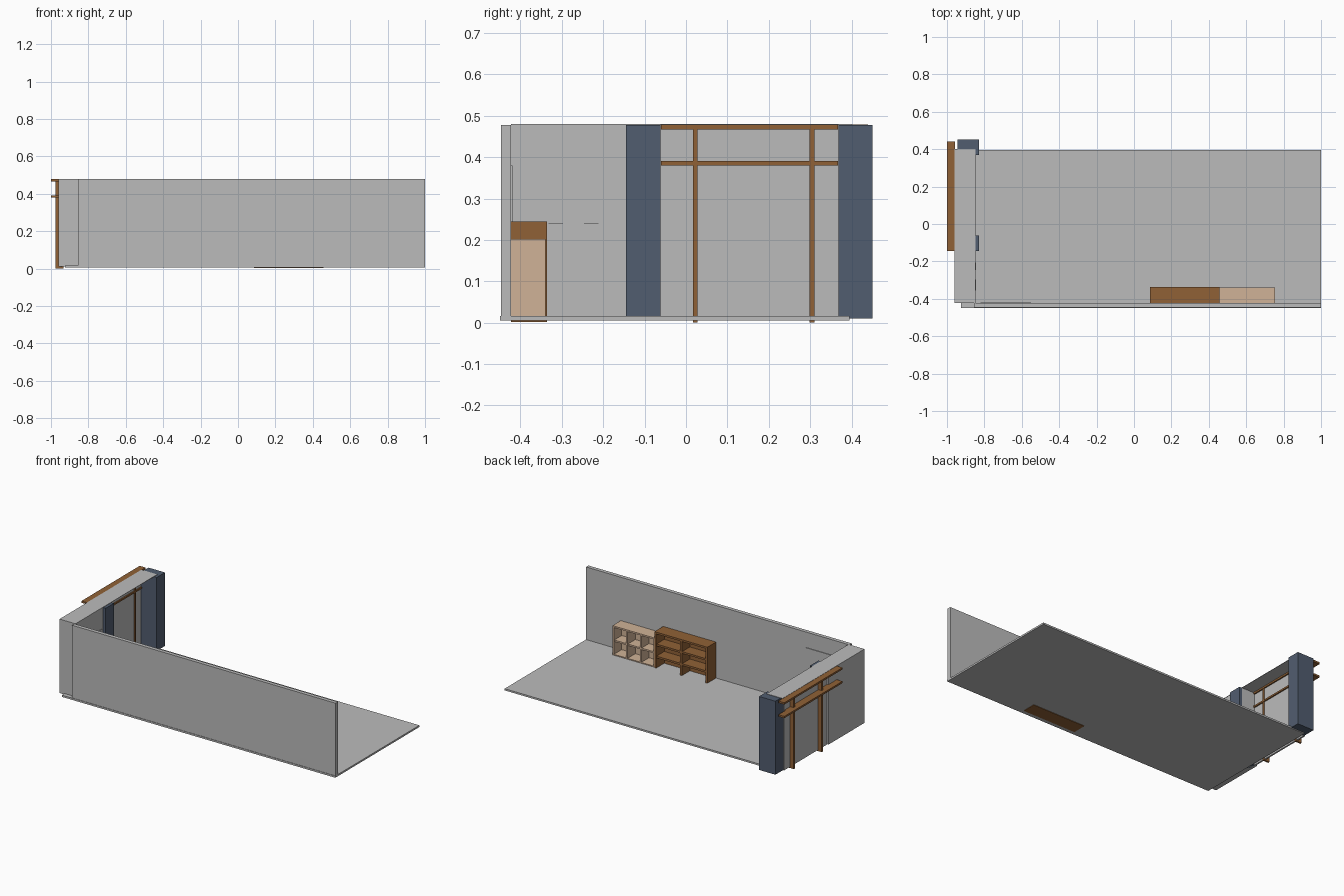
import bpy, bmesh
from mathutils import Matrix, Vector

if "Cube" in bpy.data.objects:
    bpy.data.objects.remove(bpy.data.objects["Cube"])


def material(name, r, g, b):
    m = bpy.data.materials.new(name)
    m.use_nodes = True
    m.diffuse_color = (r, g, b, 1)
    m.node_tree.nodes["Principled BSDF"].inputs["Base Color"].default_value = (r, g, b, 1)
    return m


GREY = material("grey plaster", 0.5, 0.5, 0.5)
BROWN = material("brown wood", 0.28, 0.12, 0.037)
TAN = material("pale wood", 0.63, 0.45, 0.31)
BLUE = material("slate blue", 0.083, 0.11, 0.16)


def boxes(name, mat, *spans):
    """One object made of boxes, each given as (x0, x1), (y0, y1), (z0, z1)."""
    bm = bmesh.new()
    for span in spans:
        lo, hi = (Vector(c) for c in zip(*span))
        size = hi - lo
        bmesh.ops.create_cube(
            bm, size=1,
            matrix=Matrix.Translation((lo + hi) / 2) @ Matrix.Diagonal((*size, 1)))
    mesh = bpy.data.meshes.new(name)
    bm.to_mesh(mesh)
    bm.free()
    mesh.materials.append(mat)
    obj = bpy.data.objects.new(name, mesh)
    bpy.context.collection.objects.link(obj)
    return obj


def bookcase(name, mat, xs, ys, zs, columns, rows, t):
    """Open case facing +y with a back, upright dividers and shelves."""
    parts = [(xs, (ys[0], ys[0] + t / 2), zs)]
    for i in range(columns + 1):
        x = xs[0] + (xs[1] - xs[0] - t) * i / columns
        parts.append(((x, x + t), ys, zs))
    for i in range(rows + 1):
        z = zs[0] + (zs[1] - zs[0] - t) * i / rows
        inset = 0 if i in (0, rows) else 0.003
        parts.append((xs, (ys[0], ys[1] - inset), (z, z + t)))
    return boxes(name, mat, *parts)


# Room shell
boxes("floor", GREY, ((-0.925, 1), (-0.45, 0.395), (0.005, 0.016)))
boxes("front_wall", GREY, ((-0.855, 1), (-0.447, -0.423), (0.007, 0.478)))
boxes("end_wall", GREY, ((-0.96, -0.85), (-0.423, -0.062), (0.01, 0.478)))
boxes("end_wall_cap", GREY, ((-0.96, -0.848), (-0.423, 0.4), (0.4775, 0.48)))
boxes("entrance_panel", GREY, ((-0.95, -0.94), (-0.062, 0.37), (0.008, 0.478)))

# Entrance pillars
for side, y in (("inner", -0.145), ("outer", 0.368)):
    boxes(side + "_pillar", BLUE, ((-0.945, -0.83), (y, y + 0.083), (0.01, 0.4775)))

# Timber frame: outer rails, the rail faces inside, and the posts
for name, z in (("top", 0.467), ("middle", 0.38)):
    boxes(name + "_rail", BROWN,
          ((-1, -0.958), (-0.145, 0.44), (z, z + 0.0115)),
          ((-0.958, -0.932), (-0.06, 0.367), (z, z + 0.0105)))
for name, y in (("near", 0.017), ("far", 0.299)):
    boxes(name + "_post", BROWN, ((-0.975, -0.934), (y, y + 0.011), (0, 0.47)))

# Shelving along the front wall
bookcase("brown_bookcase", BROWN, (0.085, 0.457), (-0.423, -0.336), (0.002, 0.245), 2, 3, 0.012)
bookcase("pale_bookcase", TAN, (0.457, 0.755), (-0.423, -0.34), (0.012, 0.202), 3, 2, 0.01)

# Flat display boards and small tiles on the inside of the end wall
boards, tiles = [], []
for z0, z1 in ((0.2, 0.241), (0.245, 0.29), (0.295, 0.344)):
    for y0, y1 in ((-0.408, -0.292), (-0.289, -0.158)):
        boards.append(((-0.852, -0.847), (y0, y1), (z0, z1)))
for y, z in ((-0.355, 0.25), (-0.24, 0.25), (-0.332, 0.205), (-0.246, 0.205)):
    tiles.append(((-0.849, -0.845), (y, y + 0.035), (z, z + 0.036)))
boxes("display_boards", GREY, *boards)
boxes("display_tiles", GREY, *tiles)

# Notice panel on the inside of the front wall
boxes("notice_panel", GREY, ((-0.82, -0.55), (-0.424, -0.419), (0.2, 0.38)))
